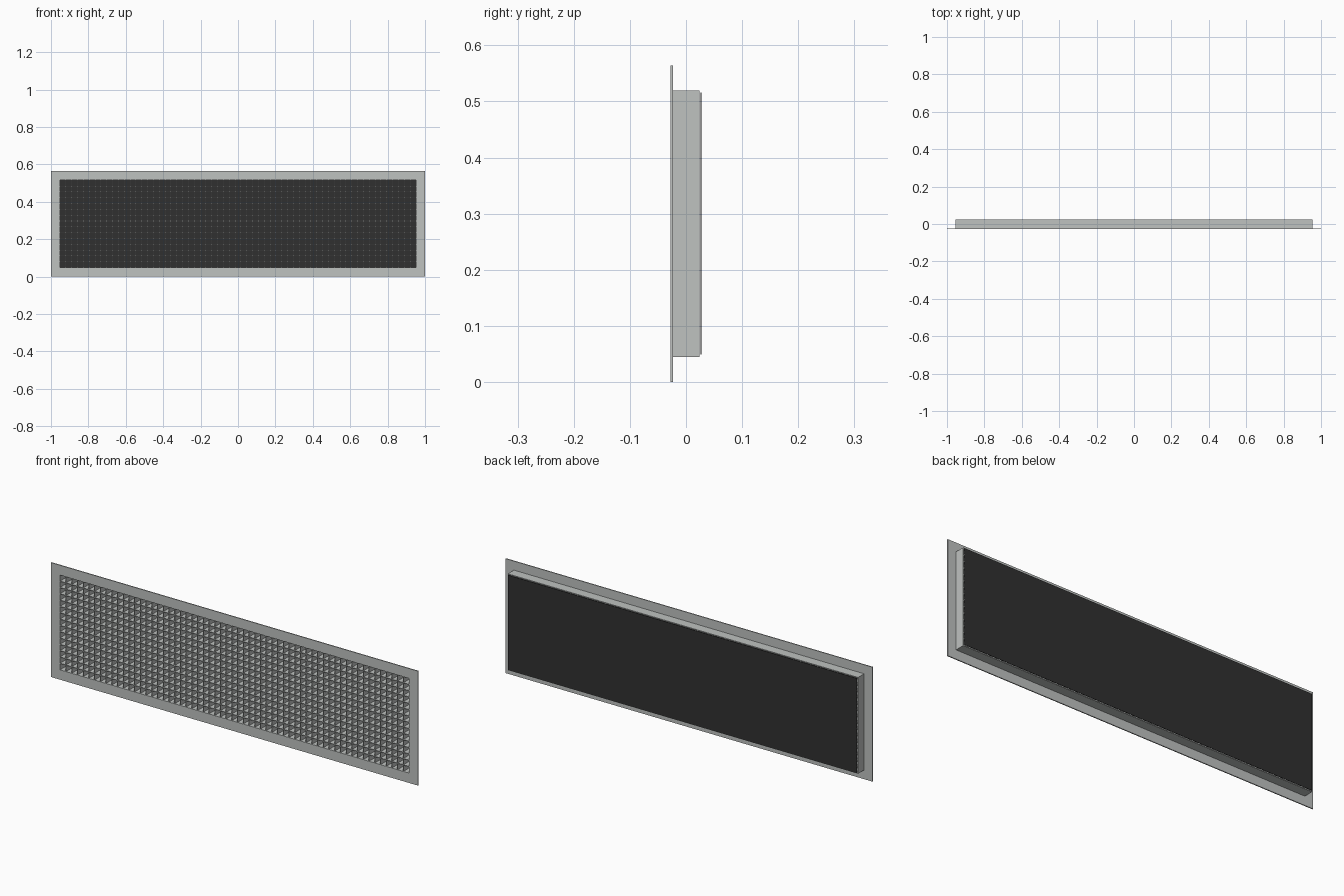
import bpy
import bmesh
from mathutils import Matrix, Vector

old = bpy.data.objects.get("Cube")
if old:
    bpy.data.objects.remove(old, do_unlink=True)


def material(name, rgb):
    m = bpy.data.materials.new(name)
    m.use_nodes = True
    m.diffuse_color = (*rgb, 1)
    m.node_tree.nodes["Principled BSDF"].inputs["Base Color"].default_value = (*rgb, 1)
    return m


def add_box(bm, x, y, z):
    """Box from (low, high) ranges on each axis."""
    size = Vector(b - a for a, b in (x, y, z))
    mid = Vector((a + b) / 2 for a, b in (x, y, z))
    bmesh.ops.create_cube(bm, size=1, matrix=Matrix.Translation(mid) @ Matrix.Diagonal((*size, 1)))


def finish(name, bm, mat):
    mesh = bpy.data.meshes.new(name)
    bm.to_mesh(mesh)
    bm.free()
    mesh.materials.append(mat)
    obj = bpy.data.objects.new(name, mesh)
    bpy.context.collection.objects.link(obj)


def frame(name, outer, inner, y, mat):
    """Rectangular ring: half width and half height of each outline, with depth y."""
    bm = bmesh.new()
    loops = []
    for yy in y:
        for w, h in (outer, inner):
            loops.append([bm.verts.new((sx * w, yy, MID_Z + sz * h))
                          for sx, sz in ((-1, -1), (1, -1), (1, 1), (-1, 1))])
    fo, fi, bo, bi = loops
    for a, b in ((fo, fi), (fi, bi), (bi, bo), (bo, fo)):
        for i in range(4):
            j = (i + 1) % 4
            bm.faces.new((a[i], a[j], b[j], b[i]))
    bmesh.ops.recalc_face_normals(bm, faces=bm.faces)
    finish(name, bm, mat)


MID_Z = 0.282
NECK = (0.955, 0.2375)
OPENING = (0.951, 0.2335)
COLUMNS, ROWS = 61, 15
BAR = 0.0014          # half thickness of a grille bar
FRONT, BACK = -0.027, 0.024

grey = material("light grey metal", (0.52, 0.54, 0.53))
black = material("black backing", (0.03, 0.03, 0.03))

# Flange and the collar behind it
frame("flange", (1.0, MID_Z), OPENING, (-0.028, -0.023), grey)
frame("collar", NECK, OPENING, (-0.023, BACK), grey)

# Egg-crate bars
bm = bmesh.new()
w, h = OPENING
for i in range(1, COLUMNS):
    x = -w + 2 * w * i / COLUMNS
    add_box(bm, (x - BAR, x + BAR), (FRONT, BACK), (MID_Z - h, MID_Z + h))
finish("upright_bars", bm, grey)

bm = bmesh.new()
for i in range(1, ROWS):
    z = MID_Z - h + 2 * h * i / ROWS
    add_box(bm, (-w, w), (FRONT, BACK), (z - BAR, z + BAR))
finish("level_bars", bm, grey)

# Dark sheet closing the back
bm = bmesh.new()
add_box(bm, (-w, w), (0.026, 0.028), (MID_Z - h, MID_Z + h))
finish("back_sheet", bm, black)
